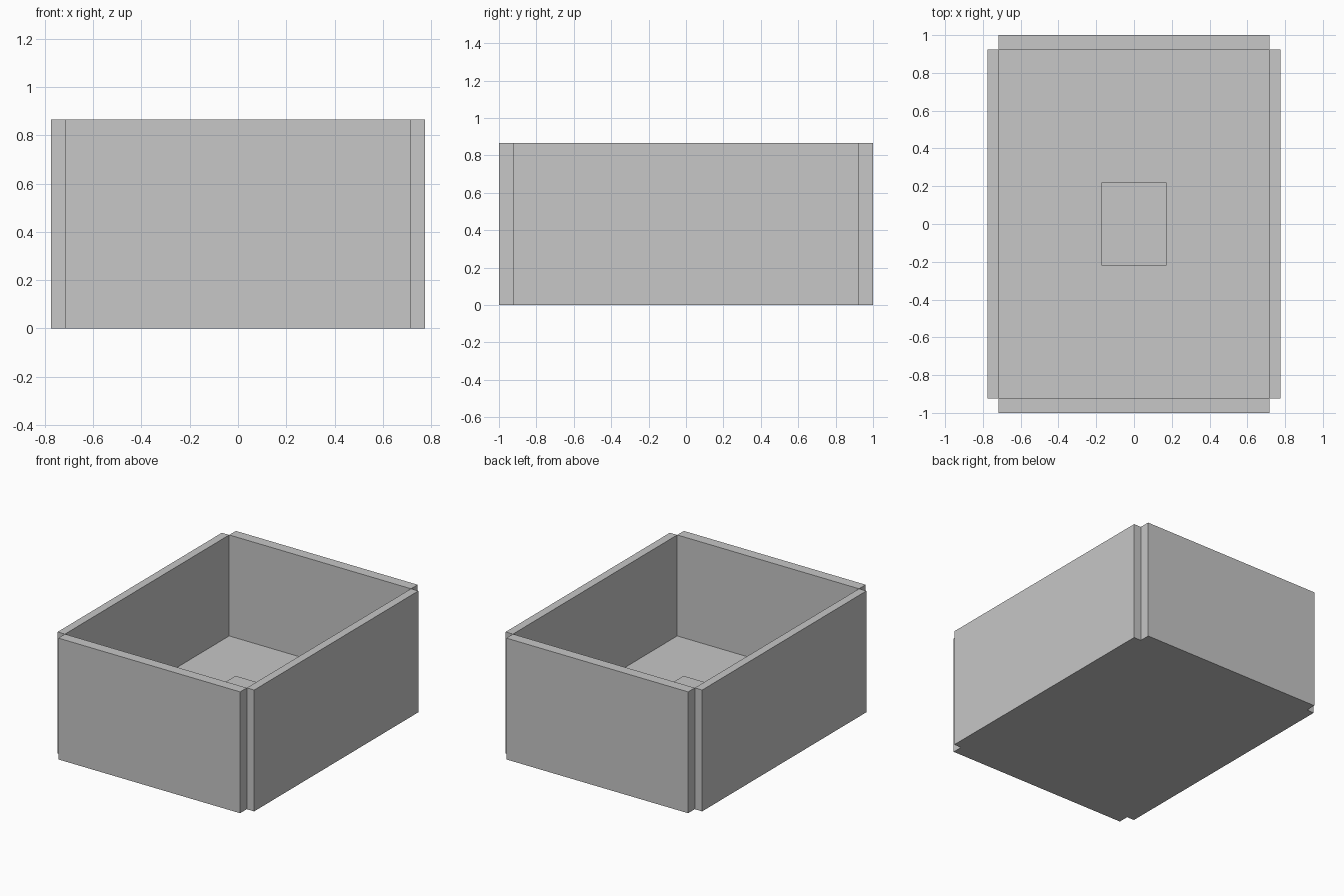
import bpy

default = bpy.data.objects.get("Cube")
if default:
    bpy.data.objects.remove(default, do_unlink=True)

grey = bpy.data.materials.new("light_grey")
grey.use_nodes = True
colour = (0.57, 0.57, 0.57, 1)
grey.diffuse_color = colour
grey.node_tree.nodes["Principled BSDF"].inputs["Base Color"].default_value = colour

# Main sizes: inner half width and depth, outer half width and depth
INNER_X, INNER_Y = 0.717, 0.925
OUTER_X, OUTER_Y = 0.775, 1.0
HEIGHT, FLOOR, BLOCK = 0.865, 0.145, 0.275


def box(name, low, high):
    """Axis-aligned box between two opposite corners."""
    centre = [(a + b) / 2 for a, b in zip(low, high)]
    bpy.ops.mesh.primitive_cube_add(size=1, location=centre)
    obj = bpy.context.object
    obj.name = name
    obj.scale = [b - a for a, b in zip(low, high)]
    bpy.ops.object.transform_apply(location=False, rotation=False, scale=True)
    obj.data.materials.append(grey)


# Floor slab and the raised block in its middle
box("floor", (-INNER_X, -INNER_Y, 0), (INNER_X, INNER_Y, FLOOR))
box("centre_block", (-0.173, -0.22, FLOOR), (0.173, 0.22, BLOCK))

# Walls meet only along their inner edges, leaving a notch at each corner
box("front_wall", (-INNER_X, -OUTER_Y, 0), (INNER_X, -INNER_Y, HEIGHT))
box("back_wall", (-INNER_X, INNER_Y, 0), (INNER_X, OUTER_Y, HEIGHT))
box("left_wall", (INNER_X, -INNER_Y, 0), (OUTER_X, INNER_Y, HEIGHT))
box("right_wall", (-OUTER_X, -INNER_Y, 0), (-INNER_X, INNER_Y, HEIGHT))
